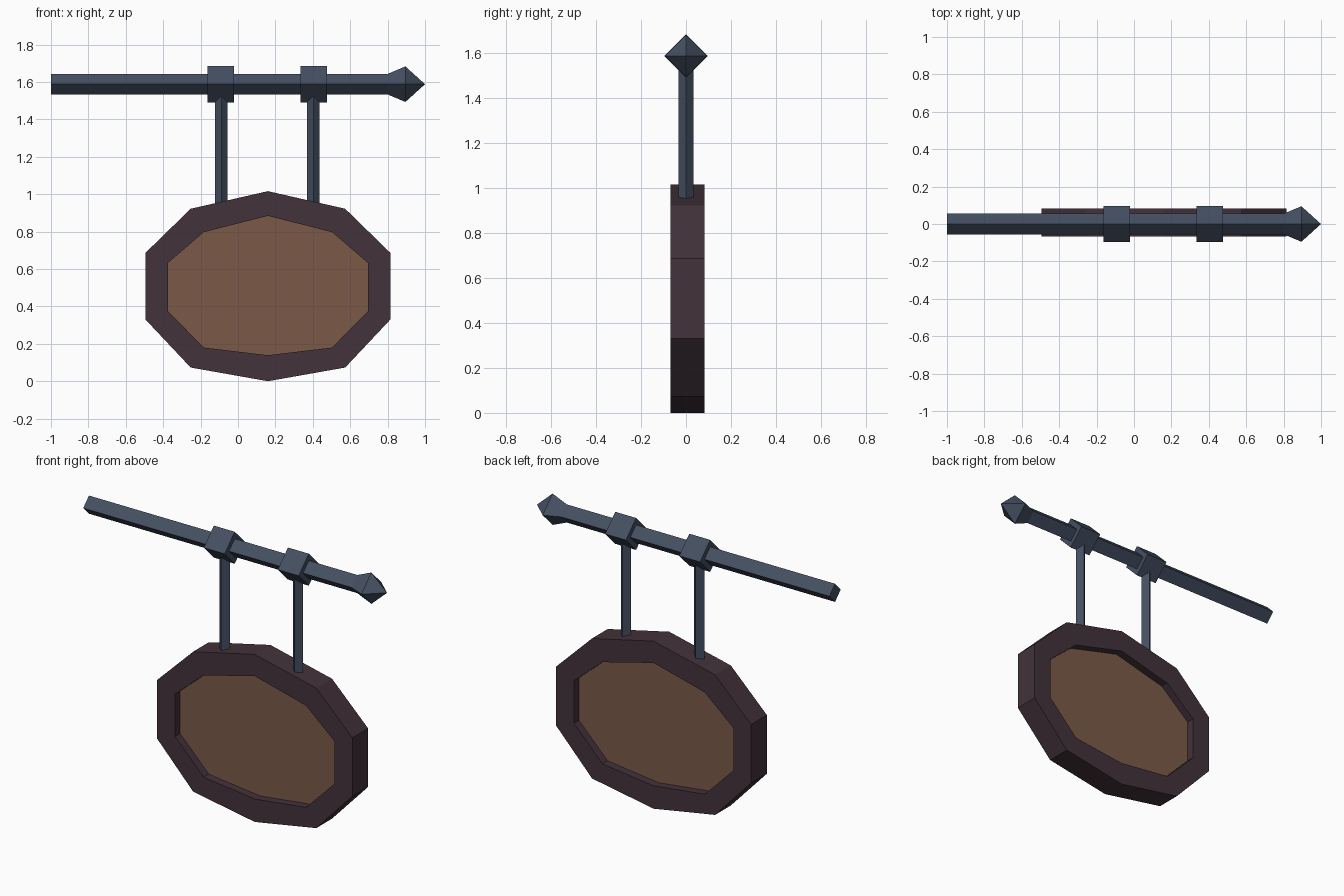
import bpy, bmesh, math
from mathutils import Vector

if "Cube" in bpy.data.objects:
    bpy.data.objects.remove(bpy.data.objects["Cube"])


def material(name, rgb):
    """Flat colour given as sRGB 0-255, stored linear."""
    lin = [((c / 255 + 0.055) / 1.055) ** 2.4 for c in rgb]
    m = bpy.data.materials.new(name)
    m.diffuse_color = (*lin, 1)
    m.use_nodes = True
    m.node_tree.nodes["Principled BSDF"].inputs["Base Color"].default_value = m.diffuse_color
    return m


IRON = material("blue grey iron", (68, 79, 97))
FRAME = material("dark plum wood", (66, 50, 58))
PANEL = material("brown wood", (123, 90, 72))


def finish(name, bm, mat):
    bmesh.ops.recalc_face_normals(bm, faces=bm.faces)
    me = bpy.data.meshes.new(name)
    bm.to_mesh(me)
    bm.free()
    me.materials.append(mat)
    ob = bpy.data.objects.new(name, me)
    bpy.context.collection.objects.link(ob)
    return ob


def bridge(bm, a, b):
    n = len(a)
    for i in range(n):
        bm.faces.new((a[i], a[(i + 1) % n], b[(i + 1) % n], b[i]))


def diamond_bar(name, stations, axis, origin, mat):
    """Four-sided bar, edge up, from (position, radius) stations along x or z."""
    bm = bmesh.new()
    rings = []
    for t, r in stations:
        ring = []
        for k in range(4):
            u, v = r * math.cos(k * math.pi / 2), r * math.sin(k * math.pi / 2)
            p = Vector((t, u, v)) if axis == "x" else Vector((u, v, t))
            ring.append(bm.verts.new(p + Vector(origin)))
        rings.append(ring)
    for a, b in zip(rings, rings[1:]):
        bridge(bm, a, b)
    bm.faces.new(rings[0])
    bm.faces.new(rings[-1])
    bmesh.ops.remove_doubles(bm, verts=bm.verts, dist=1e-5)
    return finish(name, bm, mat)


CX, POLE_Z, CY = 0.16, 1.588, 0.007


def outline(right):
    """Mirror the right half of a ten-sided outline about the sign centre."""
    pts = right + [(-x, z) for x, z in right[-2:0:-1]]
    return [(CX + x, z) for x, z in pts]


OUTER = outline([(0, 1.016), (0.413, 0.922), (0.655, 0.686),
                 (0.655, 0.33), (0.413, 0.073), (0, 0)])
INNER = outline([(0, 0.884), (0.343, 0.797), (0.535, 0.632),
                 (0.535, 0.375), (0.343, 0.18), (0, 0.139)])


def ring(bm, pts, y):
    return [bm.verts.new((x, y, z)) for x, z in pts]


# Sign frame: ten-sided ring
bm = bmesh.new()
loops = [ring(bm, p, CY + y) for p, y in
         ((OUTER, -0.075), (OUTER, 0.075), (INNER, 0.075), (INNER, -0.075))]
for i in range(4):
    bridge(bm, loops[i], loops[(i + 1) % 4])
finish("sign_frame", bm, FRAME)

# Recessed panel, tucked slightly into the frame
bm = bmesh.new()
big = [(CX + (x - CX) * 1.03, 0.51 + (z - 0.51) * 1.03) for x, z in INNER]
f, b = ring(bm, big, CY - 0.026), ring(bm, big, CY + 0.026)
bridge(bm, f, b)
bm.faces.new(f)
bm.faces.new(b)
finish("sign_panel", bm, PANEL)

# Pole with a spearhead tip
diamond_bar("pole", [(-1, 0.055), (0.80, 0.055), (0.895, 0.095), (1, 0.0)],
            "x", (0, 0, POLE_Z), IRON)

# Collars and hanging rods
for side, x in (("left", -0.092), ("right", 0.405)):
    diamond_bar(side + "_collar", [(-0.07, 0.097), (0.07, 0.097)],
                "x", (x, 0, POLE_Z), IRON)
    diamond_bar(side + "_hanging_rod", [(0.92, 0.034), (1.56, 0.034)],
                "z", (x + (0.003 if side == "left" else -0.002), 0, 0), IRON)
